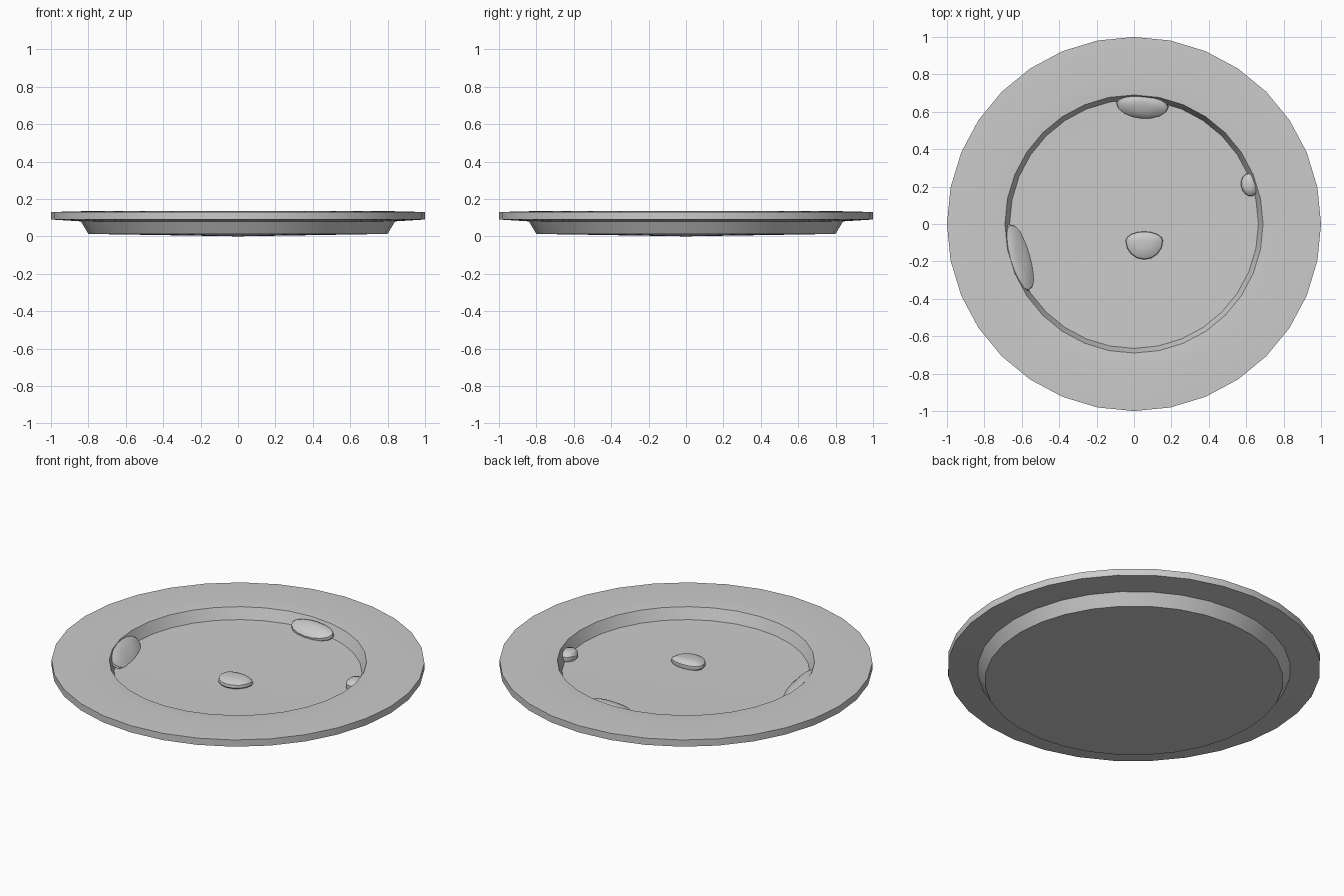
import bpy, bmesh
from math import cos, sin, pi, radians
from mathutils import Euler

if "Cube" in bpy.data.objects:
    bpy.data.objects.remove(bpy.data.objects["Cube"])


def rings_object(name, rings, poles):
    """Skin a stack of vertex rings, closing both ends with a pole point."""
    bm = bmesh.new()
    loops = [[bm.verts.new(p) for p in ring] for ring in rings]
    n = len(loops[0])
    for a, b in zip(loops, loops[1:]):
        for i in range(n):
            j = (i + 1) % n
            bm.faces.new((a[i], a[j], b[j], b[i]))
    for loop, pole in ((loops[0], poles[0]), (loops[-1], poles[1])):
        v = bm.verts.new(pole)
        for i in range(n):
            bm.faces.new((loop[i], loop[(i + 1) % n], v))
    bmesh.ops.recalc_face_normals(bm, faces=bm.faces)
    mesh = bpy.data.meshes.new(name)
    bm.to_mesh(mesh)
    bm.free()
    obj = bpy.data.objects.new(name, mesh)
    bpy.context.collection.objects.link(obj)
    bpy.ops.object.select_all(action='DESELECT')
    obj.select_set(True)
    bpy.context.view_layer.objects.active = obj
    bpy.ops.object.shade_smooth_by_angle(angle=radians(30))
    return obj


def crumb(name, loc, half_len, front, back, height, turn=0, tilt=0):
    """Flat-bottomed pebble, rounded towards -y and blunter towards +y."""
    sides = 16
    profile = [(0.9, -0.5), (1.0, -0.2), (0.97, 0.1), (0.75, 0.35), (0.4, 0.47)]
    rings = []
    for r, z in profile:
        ring = []
        for i in range(sides):
            a = 2 * pi * i / sides
            x, y = cos(a), sin(a)
            y *= front if y < 0 else back
            ring.append((x * half_len * r, y * r, z * height))
        rings.append(ring)
    obj = rings_object(name, rings, ((0, 0, -0.5 * height), (0, 0, 0.5 * height)))
    obj.location = loc
    rot = Euler((radians(tilt), 0, 0)).to_matrix()
    rot = Euler((0, 0, radians(turn))).to_matrix() @ rot
    obj.rotation_euler = rot.to_euler()
    return obj


# Plate: lathe profile from foot, over the rim, to the well
profile = [(0.80, 0.013), (0.84, 0.08), (1.0, 0.09), (1.0, 0.13),
           (0.77, 0.136), (0.69, 0.131), (0.665, 0.066)]
SEG = 32
rings = [[(r * cos(2 * pi * i / SEG), r * sin(2 * pi * i / SEG), z)
          for i in range(SEG)] for r, z in profile]
rings_object("plate", rings, ((0, 0, 0.0), (0, 0, 0.056)))

# Leftover crumbs lying in the well
crumb("crumb_middle", (0.055, -0.09, 0.076), 0.10, 0.10, 0.05, 0.05)
crumb("crumb_back", (0.045, 0.635, 0.092), 0.14, 0.075, 0.055, 0.05, -5, 18)
crumb("crumb_left", (-0.615, -0.18, 0.092), 0.185, 0.085, 0.06, 0.035, 106, 36)
crumb("crumb_right", (0.62, 0.21, 0.088), 0.062, 0.048, 0.045, 0.055, -80)
